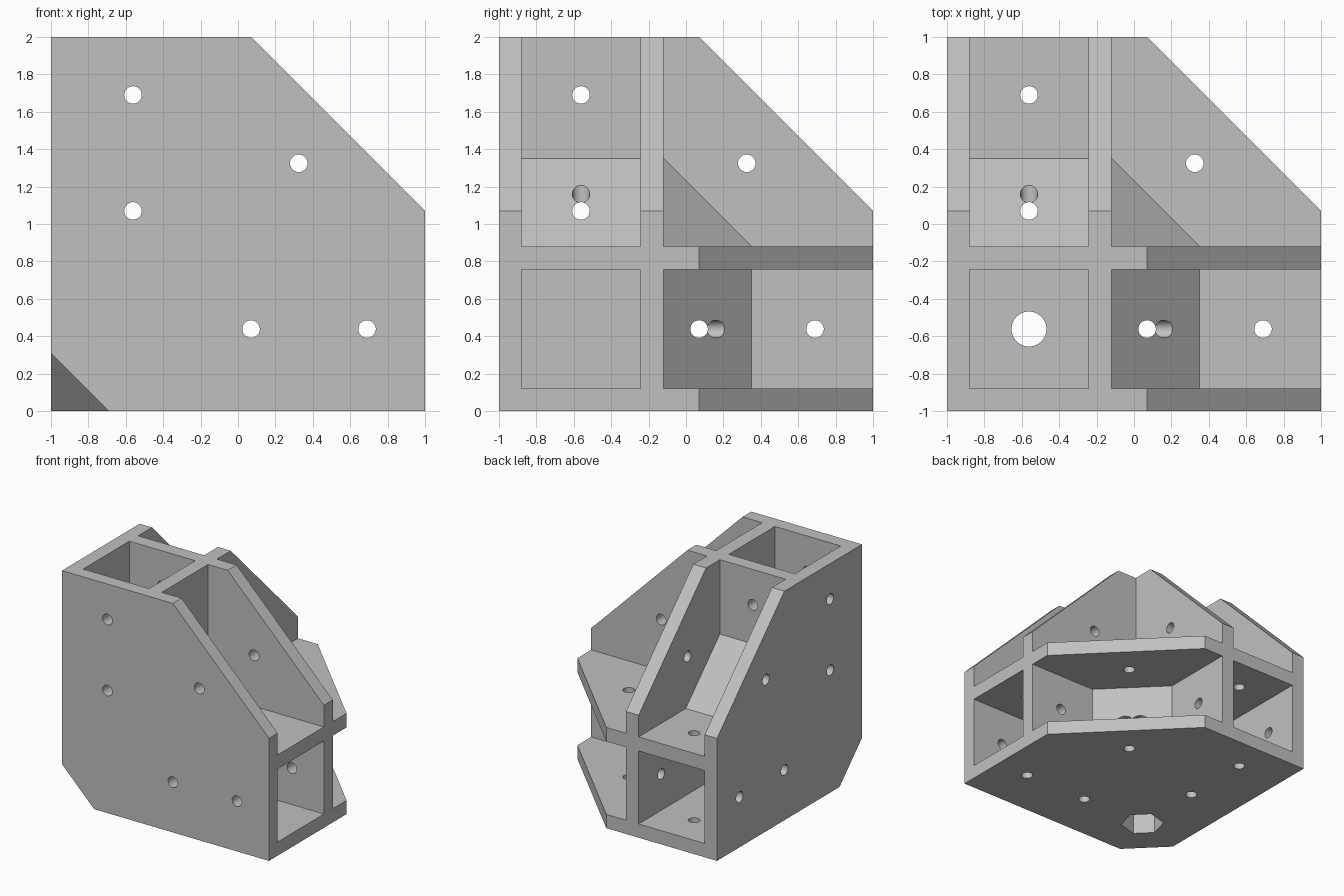
import bpy
import bmesh
import math
from itertools import product
from mathutils import Vector

if "Cube" in bpy.data.objects:
    bpy.data.objects.remove(bpy.data.objects["Cube"])

# Main dimensions, measured from the outer corner of the bracket
SIZE = 2.0
WALL = 0.12      # outer wall thickness
INNER = 0.757    # far side of the square sockets
OUTER = 0.88     # outside of the second walls
BRACE = 1.35     # end of the sloped braces
CHAMFER = 1.07   # start of the wall chamfers
MID = 0.4385     # socket centre line
FAR = 2.3        # beyond the block
SHIFT = Vector((-SIZE / 2, -SIZE / 2, 0))


def finish(name, bm):
    bmesh.ops.recalc_face_normals(bm, faces=bm.faces)
    mesh = bpy.data.meshes.new(name)
    bm.to_mesh(mesh)
    bm.free()
    obj = bpy.data.objects.new(name, mesh)
    bpy.context.scene.collection.objects.link(obj)
    return obj


def prism(name, axis, profile, low, high):
    """Extrude a profile along one of the three axes."""
    bm = bmesh.new()
    verts = []
    for b, c in profile:
        p = Vector((0, 0, 0))
        p[axis], p[(axis + 1) % 3], p[(axis + 2) % 3] = low, b, c
        verts.append(bm.verts.new(p + SHIFT))
    face = bm.faces.new(verts)
    ext = bmesh.ops.extrude_face_region(bm, geom=[face])
    move = Vector((0, 0, 0))
    move[axis] = high - low
    bmesh.ops.translate(bm, vec=move, verts=[v for v in ext["geom"]
                                             if isinstance(v, bmesh.types.BMVert)])
    return finish(name, bm)


def hull(name, points):
    bm = bmesh.new()
    for p in points:
        bm.verts.new(Vector(p) + SHIFT)
    bmesh.ops.convex_hull(bm, input=bm.verts)
    return finish(name, bm)


def square(low, high):
    return [(low, low), (high, low), (high, high), (low, high)]


def ring(b, c, radius, sides, turn=0.0):
    return [(b + radius * math.cos(turn + math.tau * i / sides),
             c + radius * math.sin(turn + math.tau * i / sides)) for i in range(sides)]


bracket = prism("corner_bracket", 2, square(0, SIZE), 0, SIZE)
cutters = []

for axis in range(3):
    # Square tube socket
    cutters.append(prism("socket_cutter", axis, square(WALL, INNER), INNER, FAR))
    # Gap between the paired walls, leaving a sloped brace
    gap = [(BRACE, OUTER), (FAR, OUTER), (FAR, FAR), (OUTER, FAR), (OUTER, BRACE)]
    cutters.append(prism("gap_cutter", axis, gap, WALL, INNER))
    # Chamfered wall corners
    reach = SIZE + CHAMFER - FAR
    cutters.append(prism("chamfer_cutter", axis,
                         [(FAR, reach), (FAR, FAR), (reach, FAR)], -0.1, FAR))

# Open inner octant, leaving a triangular corner gusset
octant = [p for p in product((OUTER, FAR), repeat=3) if max(p) > OUTER]
octant += [tuple(BRACE if i == k else OUTER for i in range(3)) for k in range(3)]
cutters.append(hull("octant_cutter", octant))

# Trimmed outer corner
tip = [(-1, -1, -1)] + [tuple(2.31 if i == k else -1 for i in range(3)) for k in range(3)]
cutters.append(hull("corner_cutter", tip))

# Screw holes through the walls along each axis
for axis in range(3):
    for b, c in [(MID, CHAMFER), (MID, 1.69), (CHAMFER, MID), (1.69, MID), (1.325, 1.325)]:
        cutters.append(prism("screw_cutter", axis, ring(b, c, 0.047, 28), -0.1, FAR))

# Bolt hole and hexagonal pocket in the base
cutters.append(prism("bolt_cutter", 2, ring(MID, MID, 0.0935, 40), -0.1, OUTER))
cutters.append(prism("pocket_cutter", 2,
                     ring(MID, MID, 0.177, 6, math.radians(135)), -0.1, 0.45))

for cutter in cutters:
    cutter.hide_render = True
    mod = bracket.modifiers.new("cut", "BOOLEAN")
    mod.operation = "DIFFERENCE"
    mod.solver = "EXACT"
    mod.object = cutter

# Bake the cuts and remove the cutters
bpy.context.view_layer.update()
depsgraph = bpy.context.evaluated_depsgraph_get()
result = bpy.data.meshes.new_from_object(bracket.evaluated_get(depsgraph))
bracket.modifiers.clear()
bracket.data = result
for cutter in cutters:
    bpy.data.objects.remove(cutter)

# Plain grey finish
grey = bpy.data.materials.new("light_grey")
grey.use_nodes = True
colour = (0.53, 0.53, 0.53, 1)
grey.diffuse_color = colour
grey.node_tree.nodes["Principled BSDF"].inputs["Base Color"].default_value = colour
bracket.data.materials.clear()
bracket.data.materials.append(grey)

bpy.ops.object.select_all(action="DESELECT")
bracket.select_set(True)
bpy.context.view_layer.objects.active = bracket
bpy.ops.object.shade_smooth_by_angle(angle=math.radians(30))
